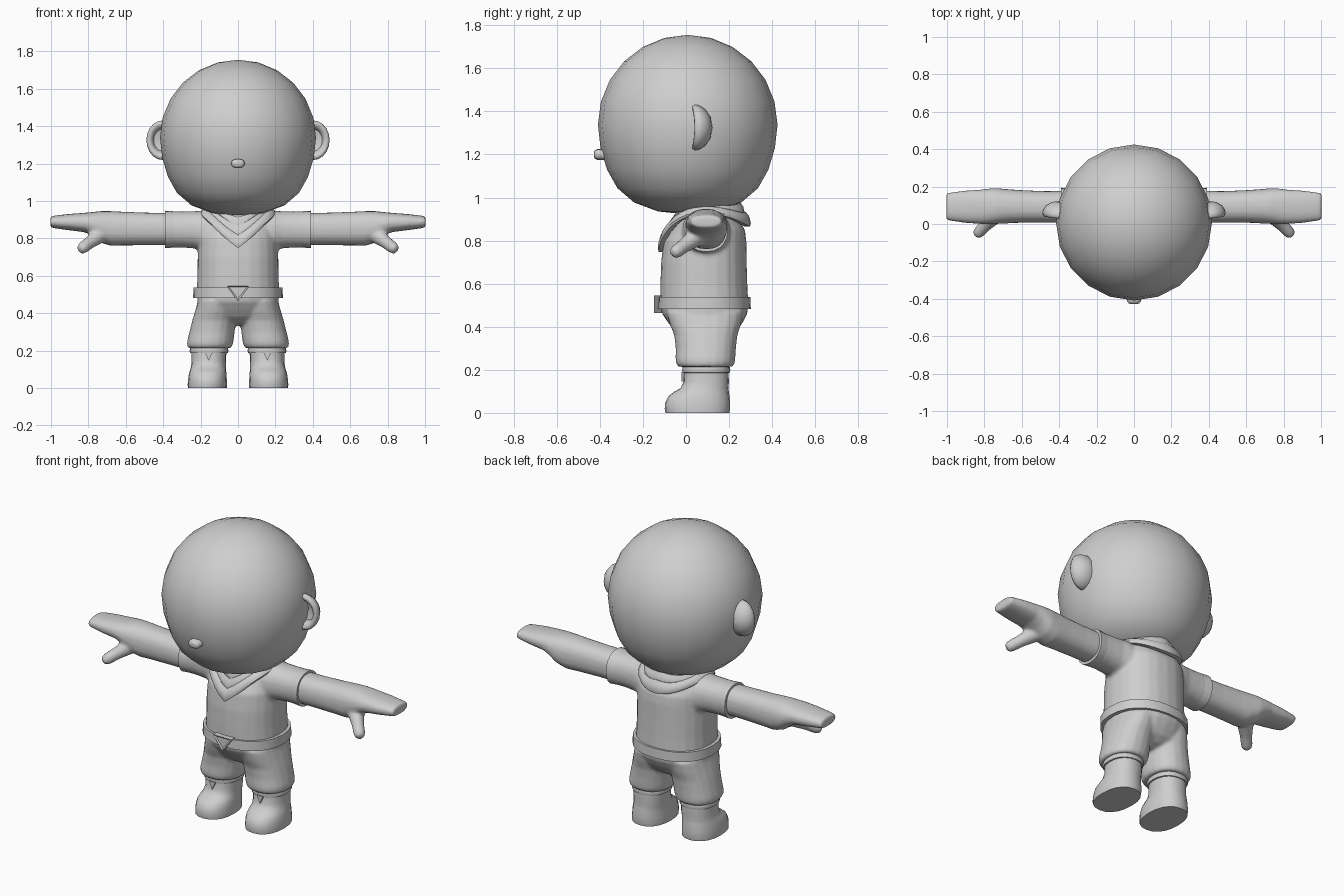
import bpy, bmesh, math
from mathutils import Vector

grey = bpy.data.materials.new("plain_grey")
grey.diffuse_color = (0.62, 0.62, 0.62, 1)


def finish(name, bm, mirror=False, angle=40):
    if mirror:
        copy = bmesh.ops.duplicate(bm, geom=bm.verts[:] + bm.edges[:] + bm.faces[:])["geom"]
        bmesh.ops.scale(bm, vec=(-1, 1, 1), verts=[v for v in copy if isinstance(v, bmesh.types.BMVert)])
    bmesh.ops.recalc_face_normals(bm, faces=bm.faces[:])
    mesh = bpy.data.meshes.new(name)
    bm.to_mesh(mesh)
    bm.free()
    mesh.materials.append(grey)
    ob = bpy.data.objects.new(name, mesh)
    bpy.context.collection.objects.link(ob)
    bpy.ops.object.select_all(action='DESELECT')
    ob.select_set(True)
    bpy.context.view_layer.objects.active = ob
    bpy.ops.object.shade_smooth_by_angle(angle=math.radians(angle))
    return ob


def fuse(name, parts, voxel=0.01, smooth=6):
    """Join overlapping parts into one soft continuous skin."""
    bpy.ops.object.select_all(action='DESELECT')
    for p in parts:
        p.select_set(True)
    bpy.context.view_layer.objects.active = parts[0]
    bpy.ops.object.join()
    ob = parts[0]
    ob.name = name
    remesh = ob.modifiers.new("skin", 'REMESH')
    remesh.mode, remesh.voxel_size, remesh.use_smooth_shade = 'VOXEL', voxel, True
    soft = ob.modifiers.new("soften", 'SMOOTH')
    soft.factor, soft.iterations = 0.5, smooth


def bridge(bm, rings, closed=False):
    n = len(rings[0])
    pairs = list(zip(rings, rings[1:])) + ([(rings[-1], rings[0])] if closed else [])
    for a, b in pairs:
        for i in range(n):
            j = (i + 1) % n
            bm.faces.new((a[i], a[j], b[j], b[i]))


def spow(v, e):
    return math.copysign(abs(v) ** e, v)


def loft(name, sections, axis='Z', mirror=False, n=20, e=1.0, angle=40, warp=None):
    """sections: (position on axis, centre 1, centre 2, radius 1, radius 2)"""
    bm = bmesh.new()
    rings = []
    for t, c1, c2, r1, r2 in sections:
        ring = []
        for i in range(n):
            a = 2 * math.pi * i / n
            u, v = c1 + r1 * spow(math.cos(a), e), c2 + r2 * spow(math.sin(a), e)
            co = Vector({'X': (t, u, v), 'Y': (u, t, v), 'Z': (u, v, t)}[axis])
            ring.append(bm.verts.new(warp(co) if warp else co))
        rings.append(ring)
    bridge(bm, rings)
    bm.faces.new(rings[0])
    bm.faces.new(rings[-1])
    return finish(name, bm, mirror, angle)


def triangle(name, x, y, z_top, half, height, depth, mirror=False, rim=0.0):
    """Downward pointing triangular plate facing -y, with optional inset centre."""
    bm = bmesh.new()
    face = bm.faces.new([bm.verts.new((x + dx, y, z)) for dx, z in
                         ((-half, z_top), (half, z_top), (0, z_top - height))])
    out = bmesh.ops.extrude_face_region(bm, geom=[face])["geom"]
    bmesh.ops.translate(bm, vec=(0, depth, 0), verts=[v for v in out if isinstance(v, bmesh.types.BMVert)])
    bmesh.ops.recalc_face_normals(bm, faces=bm.faces[:])
    if rim:
        f = min(bm.faces, key=lambda q: q.calc_center_median().y)
        bmesh.ops.inset_individual(bm, faces=[f], thickness=rim, depth=-0.006)
    finish(name, bm, mirror, 20)


def scarf_layer(name, front_z, back_z, scale, rise):
    """Closed band round the neck, dipping to a V at the front."""
    n, rings = 32, []
    bm = bmesh.new()
    # (radius factor, height factor) round the band's cross-section
    for f, h in ((0.88, 0.0), (1.0, 0.0), (1.02, 0.25), (0.98, 0.7), (0.9, 1.0), (0.78, 0.95)):
        ring = []
        for i in range(n):
            a = 2 * math.pi * i / n
            s, c = math.sin(a), math.cos(a)
            low, power = (front_z, 1.1) if c >= 0 else (back_z, 2)
            z = low + (0.925 - low) * abs(s) ** power
            lift = rise * (1 - 0.5 * abs(s))
            ring.append(bm.verts.new((0.2 * scale * f * s, 0.085 - 0.212 * scale * f * c, z + h * lift)))
        rings.append(ring)
    bridge(bm, rings, closed=True)
    finish(name, bm, False, 45)


# Head: sphere with fuller cheeks and a flatter underside
bm = bmesh.new()
bmesh.ops.create_uvsphere(bm, u_segments=20, v_segments=12, radius=0.417)
for v in bm.verts:
    k = 1 + 0.3 * max(0, -v.co.z / 0.417) ** 3
    v.co = (v.co.x * k, v.co.y * k + 0.008, v.co.z + 1.338)
finish("head", bm)

# Button nose
loft("nose", [(-0.428, 0, 1.2, 0.015, 0.01), (-0.424, 0, 1.2, 0.028, 0.019),
              (-0.412, 0, 1.2, 0.037, 0.025), (-0.36, 0, 1.2, 0.037, 0.025)],
     'Y', n=12, e=0.85, angle=60)

# Ears: cups, hollow towards the front and domed behind, tips curling forward
cup = ((0.02, 0.048), (0.45, 0.043), (0.8, 0.024), (0.97, 0.0), (1.0, -0.018),
       (0.93, -0.032), (0.8, -0.035), (0.64, -0.025), (0.55, 0.003), (0.02, 0.01))
loft("ears", [(0.07 + y, 0.402, 1.325, 0.088 * r, 0.106 * r) for r, y in cup],
     'Y', mirror=True, angle=60,
     warp=lambda p: Vector((p.x, p.y - 0.014 * ((p.z - 1.325) / 0.106) ** 2 + 0.004, p.z)))

# Shirt body fused with the sleeves
body = loft("shirt_body", [(0.50, 0, 0.085, 0.222, 0.205), (0.60, 0, 0.083, 0.217, 0.202),
                           (0.70, 0, 0.083, 0.216, 0.199), (0.80, 0, 0.088, 0.212, 0.192),
                           (0.85, 0, 0.102, 0.205, 0.172), (0.90, 0, 0.1, 0.19, 0.145),
                           (0.94, 0, 0.09, 0.15, 0.12), (0.965, 0, 0.085, 0.1, 0.1)], n=24, e=0.9)
sleeves = loft("shirt_sleeves", [(0.10, 0.092, 0.838, 0.115, 0.105), (0.19, 0.093, 0.842, 0.11, 0.106),
                                 (0.23, 0.093, 0.846, 0.1, 0.1), (0.30, 0.094, 0.848, 0.096, 0.097),
                                 (0.37, 0.094, 0.848, 0.096, 0.098)], 'X', True, e=0.9)
fuse("shirt", [body, sleeves])
loft("sleeve_hems", [(0.30, 0.094, 0.848, 0.09, 0.09), (0.345, 0.094, 0.848, 0.096, 0.097),
                     (0.39, 0.094, 0.848, 0.1, 0.1), (0.39, 0.094, 0.848, 0.08, 0.08)], 'X', True, e=0.9)
loft("neck", [(0.9, 0, 0.07, 0.12, 0.1), (1.0, 0, 0.07, 0.11, 0.1)])

# Forearms flowing into flat mitten hands, with thumbs turned down and forward
arms = loft("forearms", [(0.34, 0.092, 0.85, 0.085, 0.085), (0.48, 0.092, 0.851, 0.084, 0.087),
                         (0.60, 0.094, 0.852, 0.087, 0.09), (0.68, 0.095, 0.853, 0.092, 0.093),
                         (0.735, 0.096, 0.862, 0.096, 0.084), (0.78, 0.094, 0.877, 0.095, 0.064),
                         (0.82, 0.092, 0.885, 0.092, 0.052), (0.90, 0.092, 0.887, 0.087, 0.044),
                         (0.98, 0.093, 0.888, 0.076, 0.034), (0.998, 0.093, 0.888, 0.073, 0.03),
                         (1.003, 0.093, 0.888, 0.067, 0.025)], 'X', True, e=0.85)
start, tip = Vector((0.725, 0.065, 0.83)), Vector((0.846, -0.062, 0.737))
turn = (tip - start).to_track_quat('Z', 'Y').to_matrix().to_4x4()
turn.translation = start
thumbs = loft("thumbs", [(0, 0, 0, 0.05, 0.05), (0.06, 0, 0, 0.042, 0.041), (0.11, 0, 0, 0.034, 0.034),
                         (0.17, 0, 0, 0.032, 0.032), (0.19, 0, 0, 0.026, 0.026),
                         (0.198, 0, 0, 0.014, 0.014)], mirror=True, n=12, warp=lambda p: turn @ p)
fuse("arms", [arms, thumbs], 0.009, 4)

# Neck scarf in three stepped layers
scarf_layer("scarf_outer", 0.748, 0.865, 1.0, 0.07)
scarf_layer("scarf_middle", 0.793, 0.905, 0.87, 0.075)
scarf_layer("scarf_inner", 0.845, 0.92, 0.74, 0.07)

# Belt and buckle
loft("belt", [(0.482, 0, 0.085, 0.205, 0.19), (0.482, 0, 0.085, 0.24, 0.216),
              (0.538, 0, 0.085, 0.238, 0.214), (0.538, 0, 0.085, 0.2, 0.19)], n=24, e=0.9)
triangle("buckle", 0, -0.148, 0.546, 0.06, 0.082, 0.04, rim=0.015)

# Trousers: hips fused with two baggy legs
hips = loft("hips", [(0.51, 0, 0.085, 0.218, 0.205), (0.46, 0, 0.087, 0.218, 0.198),
                     (0.42, 0, 0.09, 0.213, 0.174), (0.38, 0, 0.092, 0.19, 0.145),
                     (0.35, 0, 0.092, 0.13, 0.105), (0.335, 0, 0.092, 0.06, 0.06)], n=24, e=0.9)
legs = loft("legs", [(0.47, 0.108, 0.088, 0.105, 0.18), (0.41, 0.117, 0.09, 0.113, 0.165),
                     (0.36, 0.128, 0.092, 0.117, 0.147), (0.30, 0.139, 0.092, 0.121, 0.14),
                     (0.25, 0.148, 0.09, 0.124, 0.139), (0.228, 0.151, 0.09, 0.122, 0.136),
                     (0.214, 0.152, 0.09, 0.113, 0.125)], mirror=True, e=0.9)
fuse("trousers", [hips, legs], 0.009, 5)

# Boots: cuff, shaft and rounded toe above a flat sole
loft("boot_cuffs", [(0.185, 0.155, 0.094, 0.085, 0.095), (0.187, 0.155, 0.094, 0.101, 0.109),
                    (0.20, 0.155, 0.094, 0.104, 0.112), (0.213, 0.155, 0.094, 0.101, 0.109),
                    (0.22, 0.155, 0.094, 0.08, 0.09)], mirror=True, e=0.88, angle=50)
loft("boots", [(0.0, 0.164, 0.053, 0.104, 0.148), (0.02, 0.164, 0.053, 0.105, 0.152),
               (0.05, 0.163, 0.054, 0.103, 0.15), (0.078, 0.162, 0.06, 0.1, 0.142),
               (0.098, 0.16, 0.072, 0.096, 0.127), (0.115, 0.158, 0.086, 0.093, 0.111),
               (0.145, 0.156, 0.094, 0.092, 0.105), (0.2, 0.155, 0.094, 0.093, 0.103)],
     mirror=True, e=0.88, angle=50)
triangle("boot_tags", 0.157, -0.02, 0.19, 0.02, 0.045, 0.04, mirror=True)
